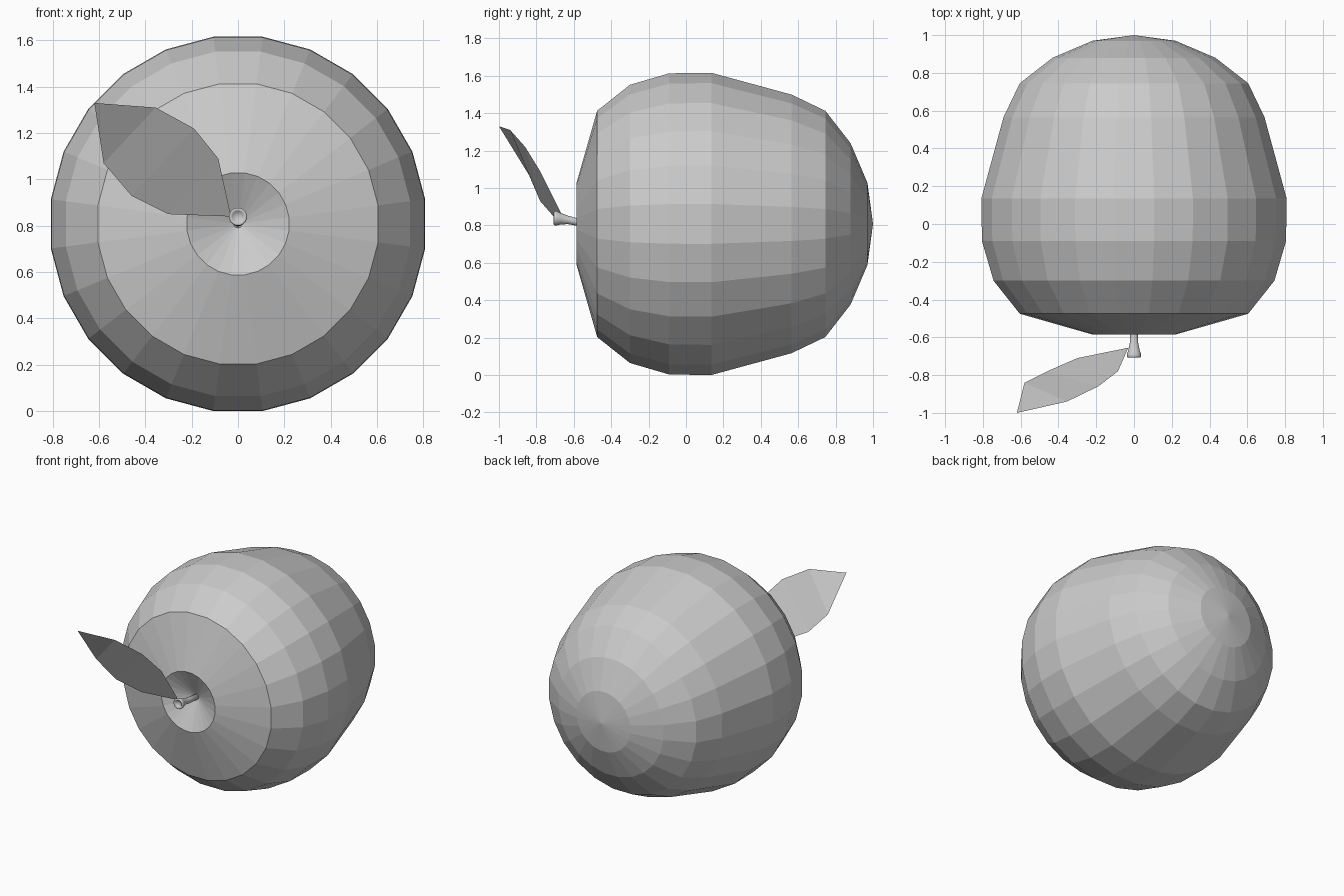
import bpy
from math import cos, sin, pi

if "Cube" in bpy.data.objects:
    bpy.data.objects.remove(bpy.data.objects["Cube"])


def make_object(name, verts, faces):
    mesh = bpy.data.meshes.new(name)
    mesh.from_pydata(verts, [], faces)
    mesh.update()
    ob = bpy.data.objects.new(name, mesh)
    bpy.context.collection.objects.link(ob)
    return ob


def loft_y(name, rings, sides, start_pole, end_pole):
    """Loft circular (y, radius, z) rings along y, closed by pole points."""
    verts, faces = [], []
    for y, r, z in rings:
        for i in range(sides):
            a = 2 * pi * (i + 0.5) / sides
            verts.append((r * cos(a), y, z + r * sin(a)))
    last = (len(rings) - 1) * sides
    verts += [start_pole, end_pole]
    for i in range(sides):
        j = (i + 1) % sides
        for k in range(0, last, sides):
            faces.append((k + i, k + j, k + sides + j, k + sides + i))
        faces.append((len(verts) - 2, j, i))
        faces.append((len(verts) - 1, last + i, last + j))
    ob = make_object(name, verts, [f[::-1] for f in faces])
    # wind every face outward
    import bmesh
    bm = bmesh.new()
    bm.from_mesh(ob.data)
    bmesh.ops.recalc_face_normals(bm, faces=bm.faces)
    bm.to_mesh(ob.data)
    bm.free()
    return ob


# Fruit body: faceted, lying along y with the stem dimple at the front
CZ = 0.808
profile = [(-0.585, 0.222), (-0.475, 0.61), (-0.30, 0.75), (-0.09, 0.812),
           (0.135, 0.815), (0.565, 0.697), (0.745, 0.61), (0.88, 0.435),
           (0.97, 0.222)]
loft_y("fruit_body", [(y, r, CZ) for y, r in profile], 24,
       (0, -0.48, CZ), (0, 1.0, CZ))

# Stem: slightly bent, flared tip with a hollow end
stem_rings = [(-0.46, 0.02, 0.808), (-0.59, 0.021, 0.82), (-0.63, 0.023, 0.829),
              (-0.67, 0.031, 0.836), (-0.69, 0.039, 0.838), (-0.703, 0.039, 0.839),
              (-0.708, 0.033, 0.839), (-0.70, 0.025, 0.839)]
stem = loft_y("stem", stem_rings, 16, (0, -0.455, 0.808), (0, -0.685, 0.838))
for p in stem.data.polygons:
    p.use_smooth = True

# Leaf: thin curved blade made of strips between two edges
base, tip = (-0.03, -0.655, 0.84), (-0.62, -1.0, 1.33)
lower = [(-0.30, -0.71, 0.85), (-0.46, -0.78, 0.93), (-0.58, -0.84, 1.07)]
upper = [(-0.085, -0.78, 1.09), (-0.19, -0.86, 1.22), (-0.355, -0.94, 1.31)]
make_object("leaf", [base] + lower + upper + [tip],
            [(0, 4, 1), (1, 4, 5, 2), (2, 5, 6, 3), (3, 6, 7)])
